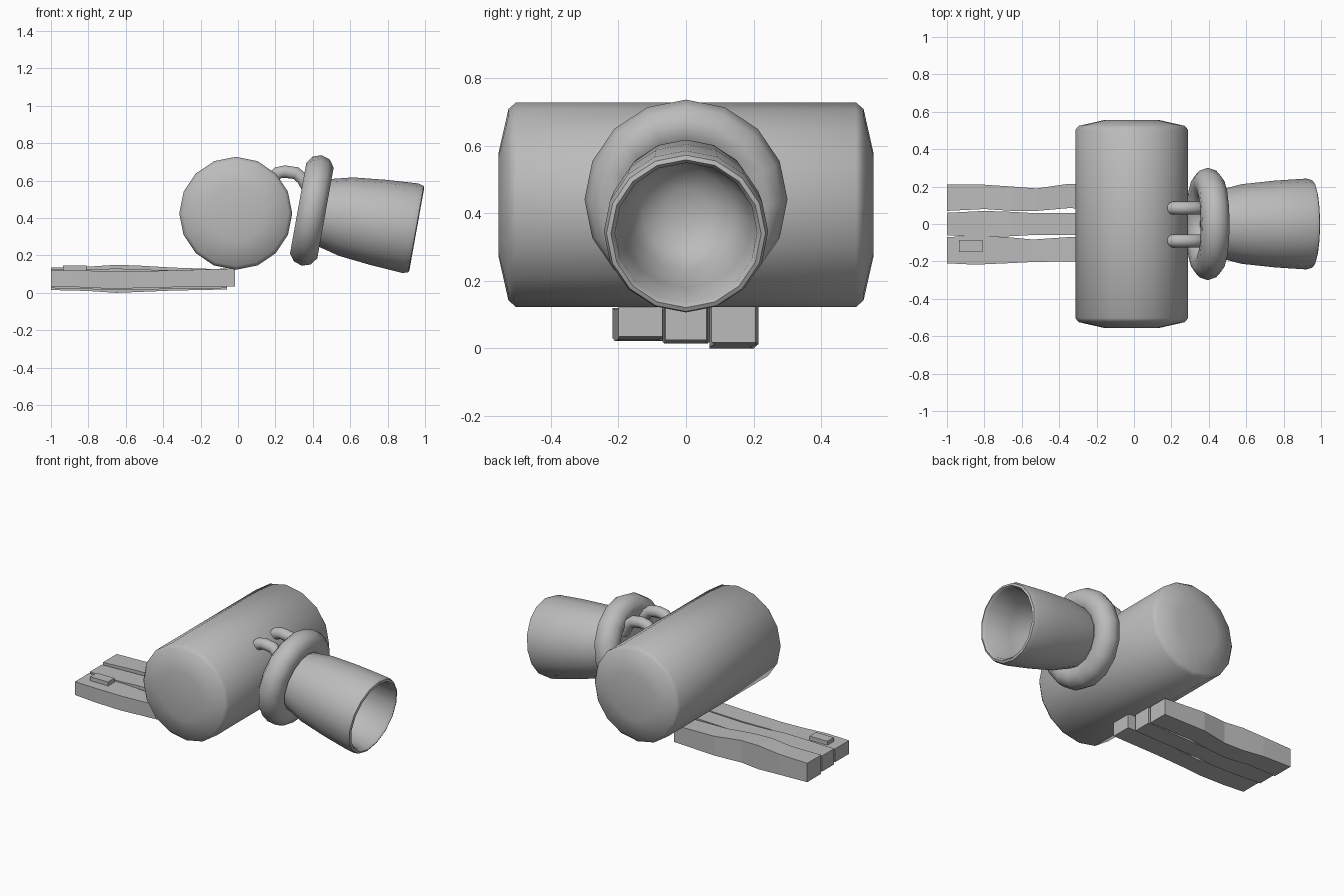
import bpy, bmesh, math
from mathutils import Matrix, Vector

cube = bpy.data.objects.get("Cube")
if cube:
    bpy.data.objects.remove(cube, do_unlink=True)

grey = bpy.data.materials.new("plain grey")
grey.use_nodes = True
grey.diffuse_color = (0.5, 0.5, 0.5, 1)
grey.node_tree.nodes["Principled BSDF"].inputs["Base Color"].default_value = (0.5, 0.5, 0.5, 1)

SIDES = 16


def finish(name, bm, matrix=Matrix(), smooth=None):
    """Turn a bmesh into a named grey object, smooth up to the given angle."""
    bmesh.ops.recalc_face_normals(bm, faces=bm.faces)
    mesh = bpy.data.meshes.new(name)
    bm.to_mesh(mesh)
    bm.free()
    mesh.transform(matrix)
    mesh.materials.append(grey)
    obj = bpy.data.objects.new(name, mesh)
    bpy.context.collection.objects.link(obj)
    if smooth:
        bpy.ops.object.select_all(action='DESELECT')
        obj.select_set(True)
        bpy.context.view_layer.objects.active = obj
        bpy.ops.object.shade_smooth_by_angle(angle=math.radians(smooth))
    return obj


def bridge(bm, a, b):
    n = len(a)
    for i in range(n):
        bm.faces.new((a[i], a[(i + 1) % n], b[(i + 1) % n], b[i]))


def lathe(name, profile, matrix, closed=False, smooth=50):
    """Revolve (height, radius) points around local z."""
    bm = bmesh.new()
    rings = []
    for h, r in profile:
        angles = [math.tau * i / SIDES for i in range(SIDES)]
        rings.append([bm.verts.new((r * math.cos(t), r * math.sin(t), h)) for t in angles])
    for a, b in zip(rings, rings[1:]):
        bridge(bm, a, b)
    if closed:
        bridge(bm, rings[-1], rings[0])
    else:
        bm.faces.new(rings[0])
        bm.faces.new(rings[-1])
    return finish(name, bm, matrix, smooth)


# Main drum lying along y, with softly domed ends
half = [(0.555, 0.15), (0.525, 0.283), (0.503, 0.302)]
drum = half + [(-h, r) for h, r in reversed(half)]
lathe("drum", drum, Matrix.Translation((-0.012, 0, 0.425)) @ Matrix.Rotation(math.pi / 2, 4, 'X'), smooth=60)

# Collar ring and hollow cup share one axis, tipped slightly down
tilt = Matrix.Translation((0.38, 0, 0.443)) @ Matrix.Rotation(math.radians(100.2), 4, 'Y')
tube = [math.tau * i / 10 for i in range(10)]
lathe("collar_ring", [(0.015 + 0.078 * math.sin(t), 0.222 + 0.078 * math.cos(t)) for t in tube],
      tilt, closed=True, smooth=60)
cup = [(0.0, 0.165), (0.09, 0.185), (0.2, 0.213), (0.38, 0.232), (0.55, 0.243),
       (0.58, 0.235), (0.585, 0.222), (0.57, 0.21),
       (0.4, 0.195), (0.26, 0.165), (0.2, 0.13), (0.165, 0.06)]
lathe("cup", cup, tilt)


# Bent tubes joining drum and collar
def hook(name, y):
    path = [Vector(p) for p in ((0.17, y, 0.6), (0.215, y, 0.642), (0.25, y, 0.648),
                                (0.31, y, 0.64), (0.345, y, 0.61), (0.38, y, 0.55))]
    bm = bmesh.new()
    rings = []
    for i, p in enumerate(path):
        along = (path[min(i + 1, len(path) - 1)] - path[max(i - 1, 0)]).normalized()
        side = Vector((0, 1, 0))
        up = along.cross(side)
        rings.append([bm.verts.new(p + 0.035 * (side * math.cos(t) + up * math.sin(t)))
                      for t in tube])
    for a, b in zip(rings, rings[1:]):
        bridge(bm, a, b)
    bm.faces.new(rings[0])
    bm.faces.new(rings[-1])
    finish(name, bm, smooth=50)


hook("left_hook", 0.085)
hook("right_hook", -0.09)


# Wavy planks: each station is (x, centre y, width, bottom z, top z)
def plank(name, stations):
    bm = bmesh.new()
    rings = []
    for x, y, w, low, high in stations:
        corners = ((-w / 2, low), (w / 2, low), (w / 2, high), (-w / 2, high))
        rings.append([bm.verts.new((x, y + dy, z)) for dy, z in corners])
    for a, b in zip(rings, rings[1:]):
        bridge(bm, a, b)
    bm.faces.new(rings[0])
    bm.faces.new(rings[-1])
    finish(name, bm)


plank("back_plank", [(-1, 0.14, 0.14, 0.015, 0.135), (-0.8, 0.145, 0.13, 0.01, 0.14),
                     (-0.65, 0.135, 0.13, 0.0, 0.15), (-0.52, 0.13, 0.12, 0.005, 0.145),
                     (-0.35, 0.15, 0.13, 0.012, 0.135), (-0.06, 0.14, 0.13, 0.018, 0.125)])
plank("middle_plank", [(-1, 0.0, 0.12, 0.025, 0.125), (-0.8, 0.0, 0.14, 0.02, 0.125),
                       (-0.65, 0.0, 0.13, 0.015, 0.13), (-0.52, 0.0, 0.115, 0.018, 0.125),
                       (-0.35, 0.0, 0.12, 0.02, 0.12), (-0.06, 0.0, 0.12, 0.025, 0.13)])
plank("front_plank", [(-1, -0.14, 0.14, 0.035, 0.12), (-0.85, -0.14, 0.155, 0.03, 0.12),
                      (-0.68, -0.14, 0.14, 0.022, 0.115), (-0.54, -0.143, 0.12, 0.025, 0.115),
                      (-0.35, -0.135, 0.13, 0.03, 0.12), (-0.015, -0.135, 0.13, 0.035, 0.13)])

# Small block resting on the front plank
plank("small_block", [(-0.935, -0.117, 0.065, 0.1, 0.145), (-0.81, -0.117, 0.065, 0.1, 0.145)])
